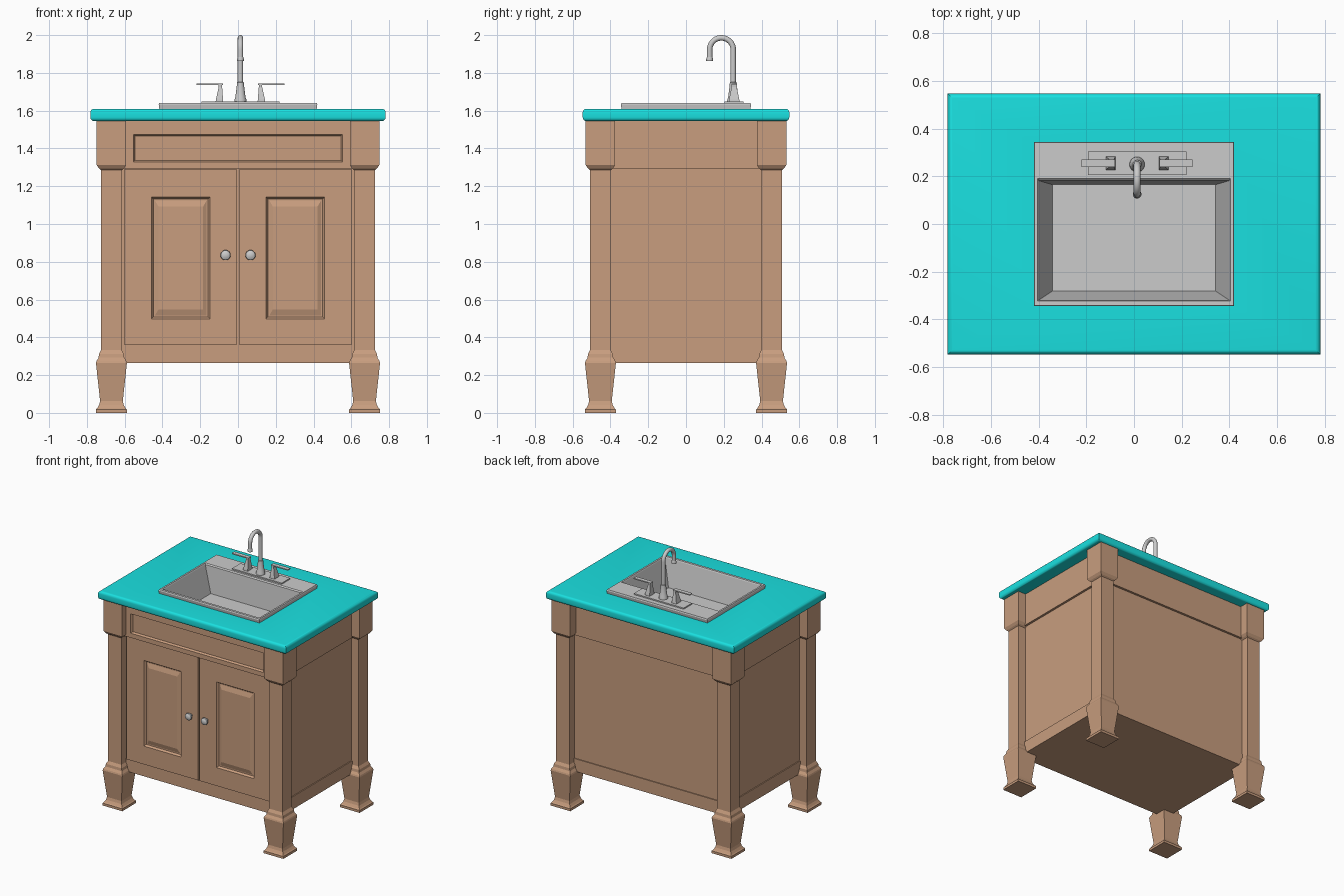
import bpy, bmesh
from math import sin, cos, pi

if "Cube" in bpy.data.objects:
    bpy.data.objects.remove(bpy.data.objects["Cube"])


def material(name, rgb):
    m = bpy.data.materials.new(name)
    m.diffuse_color = (*rgb, 1)
    m.use_nodes = True
    m.node_tree.nodes["Principled BSDF"].inputs["Base Color"].default_value = m.diffuse_color
    return m


WOOD = material("wood", (0.58, 0.34, 0.21))
TEAL = material("teal_top", (0.01, 0.75, 0.75))


def skin(name, loops, mat=None, closed=False, smooth=False):
    """Bridge successive point loops into a solid, capped or closed on itself."""
    bm = bmesh.new()
    rows = [[bm.verts.new(p) for p in loop] for loop in loops]
    pairs = list(zip(rows, rows[1:]))
    if closed:
        pairs.append((rows[-1], rows[0]))
    else:
        bm.faces.new(rows[0])
        bm.faces.new(rows[-1])
    n = len(rows[0])
    for a, b in pairs:
        for i in range(n):
            j = (i + 1) % n
            bm.faces.new((a[i], a[j], b[j], b[i]))
    bmesh.ops.recalc_face_normals(bm, faces=bm.faces)
    me = bpy.data.meshes.new(name)
    bm.to_mesh(me)
    bm.free()
    ob = bpy.data.objects.new(name, me)
    bpy.context.collection.objects.link(ob)
    if mat:
        me.materials.append(mat)
    if smooth:
        bpy.context.view_layer.objects.active = ob
        ob.select_set(True)
        bpy.ops.object.shade_smooth_by_angle()
        ob.select_set(False)
    return ob


def orient(u, v, d, axis):
    return (u, v, d) if axis == "z" else (u, d, v)


def loft(name, rings, mat=None, axis="z", **kw):
    """Rectangular sections (centre u, centre v, half u, half v, depth)."""
    corners = ((-1, -1), (1, -1), (1, 1), (-1, 1))
    return skin(name, [[orient(u + sx * hu, v + sy * hv, d, axis) for sx, sy in corners]
                       for u, v, hu, hv, d in rings], mat, **kw)


def turned(name, u, v, profile, axis="z", n=24):
    """Round sections (radius, depth)."""
    return skin(name, [[orient(u + r * cos(2 * pi * i / n), v + r * sin(2 * pi * i / n), d, axis)
                        for i in range(n)] for r, d in profile], smooth=True)


# Cabinet carcass, open at the top so the basin hangs inside
loft("cabinet_body", [(0, 0, .665, .447, .27), (0, 0, .665, .447, 1.545),
                      (0, 0, .645, .427, 1.545), (0, 0, .645, .427, .29)], WOOD)
loft("base_rail", [(0, 0, .672, .454, .265), (0, 0, .672, .454, .36)], WOOD)
loft("apron", [(0, 0, .682, .464, 1.295), (0, 0, .682, .464, 1.545),
               (0, 0, .64, .42, 1.545), (0, 0, .64, .42, 1.295)], WOOD, closed=True)

# False drawer front with a sunken panel
loft("drawer_front", [(0, 1.42, .61, .125, -.44), (0, 1.42, .61, .125, -.485),
                      (0, 1.402, .553, .073, -.485), (0, 1.402, .545, .065, -.47)],
     WOOD, axis="y")

# Corner posts with square turned feet and head blocks
post = [(.082, 0), (.082, .018), (.075, .025), (.065, .042), (.06, .062), (.082, .265),
        (.079, .275), (.068, .292), (.066, .312), (.055, .332), (.055, 1.285),
        (.066, 1.294), (.078, 1.312), (.078, 1.545)]
for sx, side in ((-1, "left"), (1, "right")):
    for sy, end in ((-1, "front"), (1, "back")):
        loft(f"{end}_{side}_post", [(sx * .67, sy * .453, h, h, z) for h, z in post], WOOD)

    # Raised-panel door
    cx, px = sx * .305, sx * .303
    loft(f"{side}_door", [(cx, .825, .299, .464, -.44), (cx, .825, .299, .464, -.465),
                          (px, .82, .155, .322, -.465), (px, .82, .145, .312, -.45),
                          (px, .82, .137, .304, -.45), (px, .82, .118, .272, -.46)],
         WOOD, axis="y")
    turned(f"{side}_knob", sx * .066, .835,
           [(.012, -.46), (.011, -.478), (.022, -.483), (.027, -.491),
            (.025, -.5), (.015, -.506), (.004, -.508)], axis="y")

# Countertop with rounded edge and sink cut-out
r, edge = .02, []
for z, start in ((1.565, -pi / 2), (1.59, 0)):
    for k in range(6):
        a = start + k * pi / 10
        edge.append((0, 0, .762 + r * cos(a), .527 + r * cos(a), z + r * sin(a)))
loft("countertop", [(0, 0, .41, .335, 1.545)] + edge + [(0, 0, .41, .335, 1.61)],
     TEAL, closed=True, smooth=True)

# Drop-in sink: underside, rim, then tapered basin
loft("sink", [(0, -.06, .35, .235, 1.42), (0, -.067, .408, .262, 1.6),
              (0, 0, .409, .334, 1.605), (0, 0, .416, .34, 1.605), (0, 0, .42, .345, 1.632),
              (0, 0, .417, .342, 1.64), (0, -.067, .404, .257, 1.64),
              (0, -.069, .4, .251, 1.632), (0, -.058, .342, .223, 1.435)])

# Faucet plate, levers and gooseneck spout
FX, FY = .013, .255
loft("faucet_plate", [(FX, FY, .207, .05, 1.638), (FX, FY, .207, .05, 1.649)])
for sx, side in ((-1, "left"), (1, "right")):
    b, t = FX + sx * .111, FX + sx * .106
    loft(f"{side}_handle", [(b, FY, .02, .028, 1.648), (b, FY, .019, .027, 1.658),
                            (t, FY, .009, .014, 1.725), (t, FY, .009, .014, 1.74)])
    loft(f"{side}_lever", [(FX + sx * .163, FY, .07, .015, 1.736),
                           (FX + sx * .163, FY, .07, .015, 1.744)])

turned("spout_base", FX, .25, [(.032, 1.648), (.031, 1.66), (.027, 1.67), (.019, 1.735),
                               (.018, 1.75), (.014, 1.752)])
R, tube, zc = .0625, .0145, 1.923
path = [(.25, 1.74, 0)]
path += [(.1875 + R * cos(a), zc + R * sin(a), a) for a in (pi * k / 20 for k in range(21))]
path.append((.125, 1.875, pi))
n = 20
skin("spout", [[(FX + tube * sin(2 * pi * i / n), y + tube * cos(2 * pi * i / n) * cos(a),
                 z + tube * cos(2 * pi * i / n) * sin(a)) for i in range(n)]
               for y, z, a in path], smooth=True)
turned("spout_tip", FX, .125, [(.012, 1.864), (.018, 1.864), (.018, 1.873), (.0145, 1.885)])
